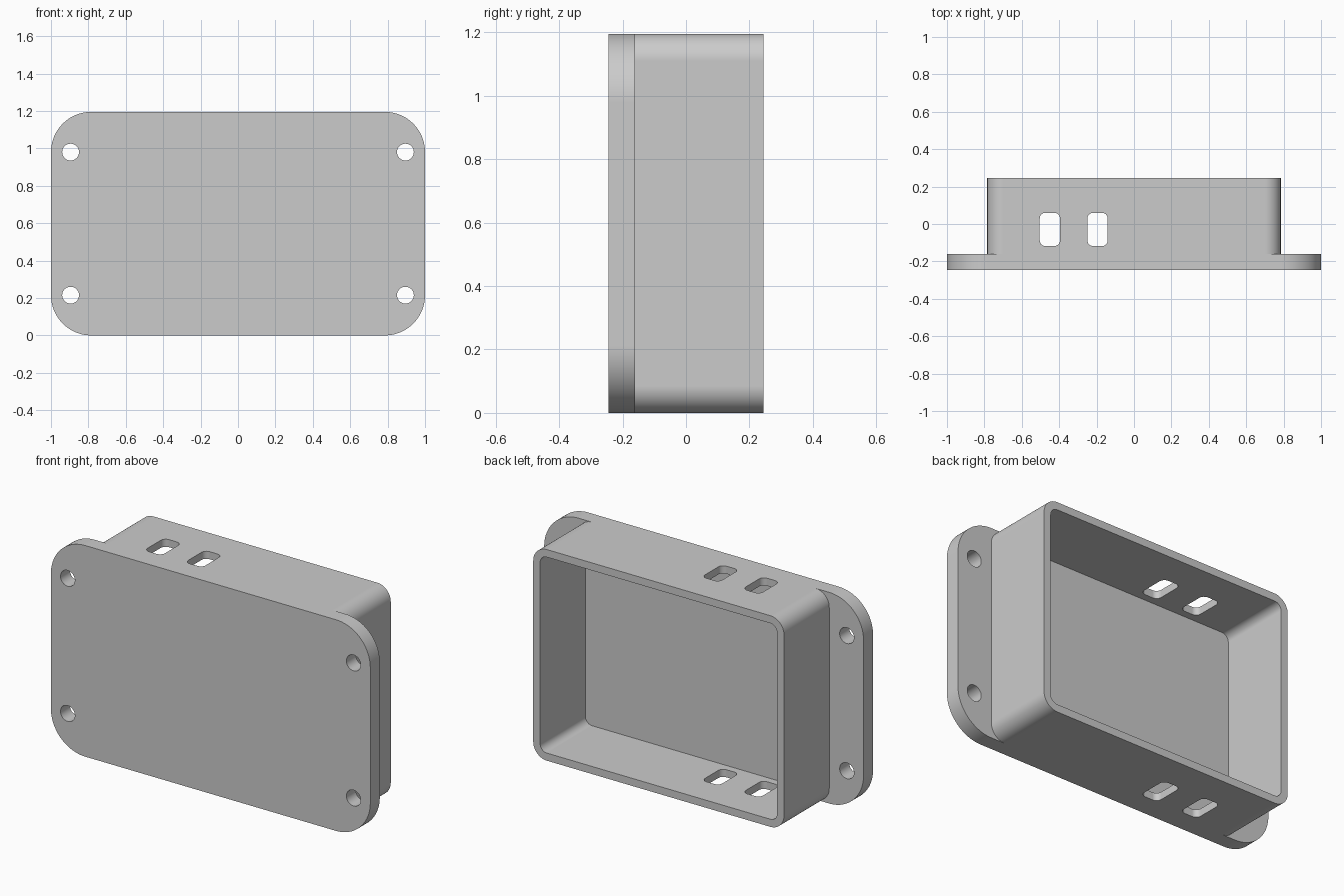
import bpy, bmesh, math
from mathutils import Vector

old = bpy.data.objects.get("Cube")
if old:
    bpy.data.objects.remove(old, do_unlink=True)

HEIGHT, FRONT, FLOOR, BACK = 1.195, -0.245, -0.16, 0.245
BOX_W, WALL, MID = 1.57, 0.043, 1.195 / 2

grey = bpy.data.materials.new("light_grey")
grey.use_nodes = True
grey.diffuse_color = (0.6, 0.6, 0.6, 1)
grey.node_tree.nodes["Principled BSDF"].inputs["Base Color"].default_value = (0.6, 0.6, 0.6, 1)


def rounded_prism(name, axis, centre, size, radius, start, end, steps=12):
    """Rounded rectangle in XZ (axis y) or XY (axis z), extruded start to end."""
    bm = bmesh.new()
    verts = []
    for i, (sx, sy) in enumerate([(1, 1), (-1, 1), (-1, -1), (1, -1)]):
        for k in range(steps + 1):
            a = (i + k / steps) * math.pi / 2
            u = centre[0] + sx * (size[0] / 2 - radius) + radius * math.cos(a)
            v = centre[1] + sy * (size[1] / 2 - radius) + radius * math.sin(a)
            verts.append(bm.verts.new((u, start, v) if axis == "y" else (u, v, start)))
    bmesh.ops.remove_doubles(bm, verts=verts, dist=1e-5)
    face = bm.faces.new([v for v in verts if v.is_valid])
    ext = bmesh.ops.extrude_face_region(bm, geom=[face])
    move = Vector((0, end - start, 0) if axis == "y" else (0, 0, end - start))
    bmesh.ops.translate(bm, vec=move, verts=[g for g in ext["geom"] if isinstance(g, bmesh.types.BMVert)])
    bmesh.ops.recalc_face_normals(bm, faces=bm.faces)
    mesh = bpy.data.meshes.new(name)
    bm.to_mesh(mesh)
    bm.free()
    mesh.materials.append(grey)
    obj = bpy.data.objects.new(name, mesh)
    bpy.context.collection.objects.link(obj)
    return obj


def combine(target, other, operation):
    mod = target.modifiers.new(operation.lower(), "BOOLEAN")
    mod.operation, mod.solver, mod.object = operation, "EXACT", other
    bpy.context.view_layer.objects.active = target
    bpy.ops.object.modifier_apply(modifier=mod.name)
    bpy.data.objects.remove(other, do_unlink=True)


# Flanged front plate joined to the open-backed box
case = rounded_prism("enclosure", "y", (0, MID), (2, HEIGHT), 0.215, FRONT, FLOOR, 20)
box = rounded_prism("box_body", "y", (0, MID), (BOX_W, HEIGHT), 0.085, -0.2, BACK)
combine(case, box, "UNION")

# Interior cavity
cavity = rounded_prism("cavity", "y", (0, MID), (BOX_W - 2 * WALL, HEIGHT - 2 * WALL),
                       0.042, FLOOR, BACK + 0.1)
combine(case, cavity, "DIFFERENCE")

# Screw holes in the flange
for x in (-0.895, 0.895):
    for z in (0.215, 0.98):
        hole = rounded_prism("screw_hole", "y", (x, z), (0.09, 0.09), 0.045, FRONT - 0.1, FLOOR + 0.1, 8)
        combine(case, hole, "DIFFERENCE")

# Cable slots through the top and bottom walls
for x in (-0.45, -0.195):
    slot = rounded_prism("cable_slot", "z", (x, -0.029), (0.108, 0.178), 0.03, -0.1, HEIGHT + 0.1, 6)
    combine(case, slot, "DIFFERENCE")

# Smooth corners with flat walls
bpy.ops.object.select_all(action="DESELECT")
case.select_set(True)
bpy.context.view_layer.objects.active = case
bpy.ops.object.shade_smooth_by_angle(angle=math.radians(30))
weighted = case.modifiers.new("flat_walls", "WEIGHTED_NORMAL")
weighted.keep_sharp = True
